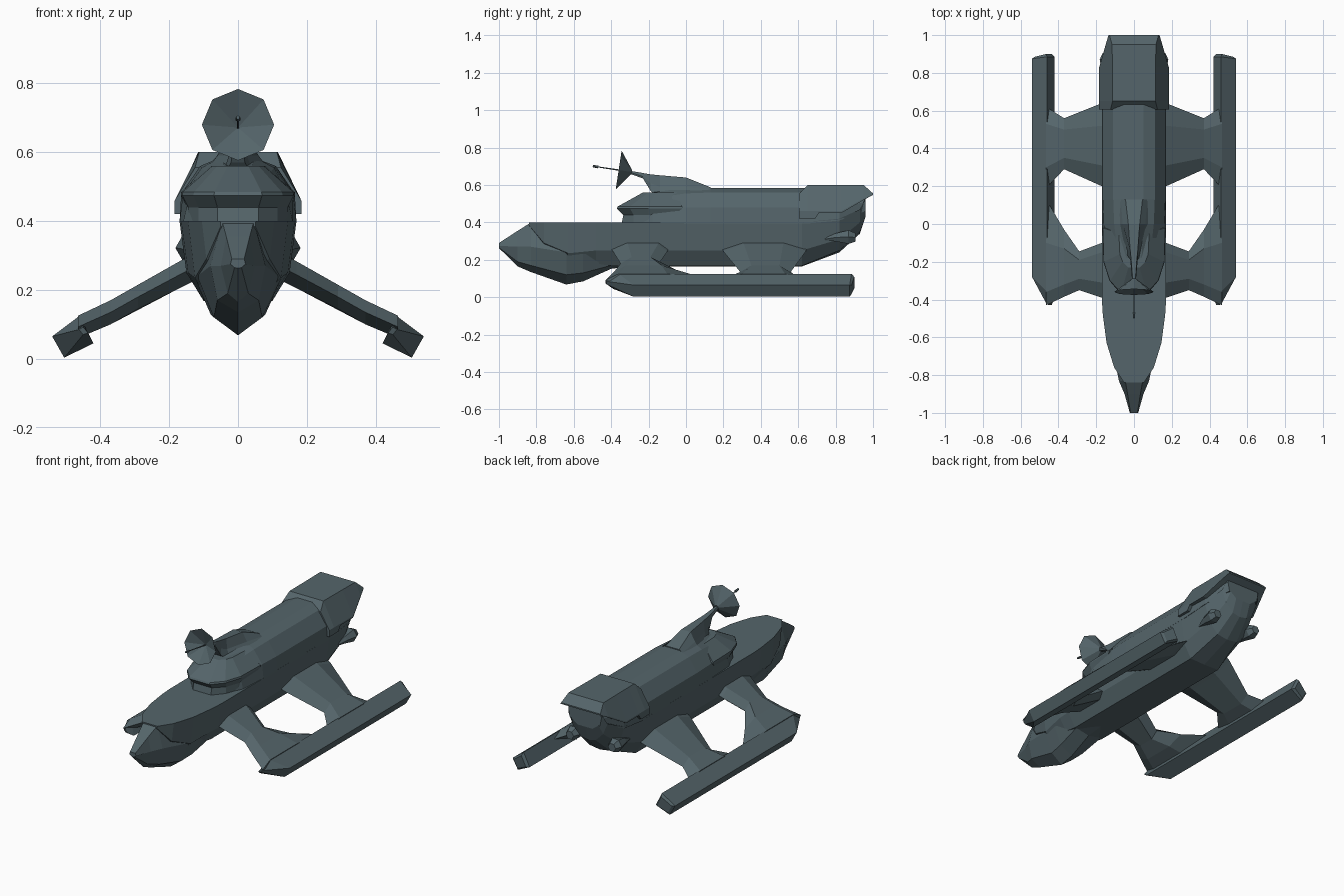
import bpy, bmesh, math
from mathutils import Vector, Matrix

cube = bpy.data.objects.get("Cube")
if cube:
    bpy.data.objects.remove(cube)

slate = bpy.data.materials.new("slate_grey")
slate.use_nodes = True
COLOUR = (0.09, 0.13, 0.145, 1)
slate.diffuse_color = COLOUR
slate.node_tree.nodes["Principled BSDF"].inputs["Base Color"].default_value = COLOUR


def finish(name, bm, mirror=False):
    bmesh.ops.recalc_face_normals(bm, faces=bm.faces)
    mesh = bpy.data.meshes.new(name)
    bm.to_mesh(mesh)
    bm.free()
    mesh.materials.append(slate)
    ob = bpy.data.objects.new(name, mesh)
    bpy.context.collection.objects.link(ob)
    if mirror:
        ob.modifiers.new("both_sides", 'MIRROR')
    return ob


def loft(name, rings, mirror=False):
    """Skin a list of equal rings of points and cap both ends."""
    bm = bmesh.new()
    rows = [[bm.verts.new(p) for p in ring] for ring in rings]
    n = len(rows[0])
    for a, b in zip(rows, rows[1:]):
        for i in range(n):
            j = (i + 1) % n
            bm.faces.new((a[i], a[j], b[j], b[i]))
    bm.faces.new(rows[0])
    bm.faces.new(rows[-1])
    return finish(name, bm, mirror)


def both(y, half):
    """Full ring across the hull from its half outline (x, z)."""
    left = [(x, y, z) for x, z in half]
    return left + [(-x, y, z) for x, z in reversed(half) if x > 0]


def plan(z, half):
    """Full level ring from its half outline (x, y)."""
    return [(x, y, z) for x, y in half] + [(-x, y, z) for x, y in reversed(half)]


# Lower hull, with the deck along its top
mid = [(0, .165), (.1, .168), (.15, .25), (.17, .4)]
loft("hull", [
    both(-.84, [(0, .38), (.03, .38), (.05, .385), (.052, .4)]),
    both(-.76, [(0, .27), (.05, .27), (.092, .29), (.105, .4)]),
    both(-.63, [(0, .2), (.09, .2), (.125, .235), (.145, .4)]),
    both(-.48, [(0, .18), (.1, .18), (.145, .25), (.165, .4)]),
    both(-.40, mid), both(.62, mid),
    both(.82, [(0, .24), (.07, .25), (.13, .31), (.165, .42)]),
    both(.93, [(0, .34), (.05, .35), (.1, .4), (.13, .47)]),
    both(.96, [(0, .43), (.05, .43), (.09, .46), (.11, .53)])])

# Jutting bow with its deep keel
loft("bow_keel", [
    both(-1, [(0, .263), (.01, .265), (.022, .275), (.018, .29)]),
    both(-.9, [(0, .165), (.03, .19), (.05, .27), (.034, .355)]),
    both(-.83, [(0, .135), (.06, .17), (.08, .27), (.046, .399)]),
    both(-.64, [(0, .068), (.07, .12), (.118, .24), (.06, .397)]),
    both(-.55, [(0, .085), (.08, .13), (.128, .24), (.07, .397)]),
    both(-.4, [(0, .152), (.09, .17), (.13, .24), (.08, .39)]),
    both(-.25, [(0, .17), (.06, .18), (.1, .24), (.08, .39)])])

# Rounded upper fuselage
roof = [(.17, .395), (.165, .48), (.11, .56), (.05, .583)]
loft("fuselage", [
    both(-.28, [(.11, .395), (.1, .48), (.06, .5), (.03, .51)]),
    both(-.18, [(.16, .395), (.14, .48), (.085, .53), (.04, .56)]),
    both(0, [(.17, .395), (.16, .48), (.105, .555), (.05, .585)]),
    both(.13, roof), both(.66, roof),
    both(.82, [(.165, .41), (.155, .48), (.11, .56), (.05, .58)]),
    both(.96, [(.1, .46), (.11, .51), (.1, .55), (.05, .56)])])

# Bridge with an overhanging brim and sloping roof
loft("bridge", [
    plan(.39, [(.06, -.345), (.115, -.28), (.145, -.2), (.15, -.04)]),
    plan(.44, [(.06, -.335), (.115, -.28), (.145, -.2), (.15, -.06)]),
    plan(.475, [(.07, -.37), (.13, -.3), (.162, -.2), (.166, -.02)]),
    plan(.485, [(.068, -.365), (.127, -.3), (.16, -.2), (.165, -.02)]),
    plan(.56, [(.03, -.23), (.06, -.2), (.075, -.16), (.08, -.05)])])

# Dorsal spine that hooks forward to carry the dish
loft("dish_spine", [
    both(-.3, [(.008, .66), (.01, .668), (.006, .676)]),
    both(-.23, [(.012, .635), (.016, .645), (.012, .664)]),
    both(-.19, [(.02, .57), (.02, .61), (.015, .657)]),
    both(-.14, [(.05, .52), (.026, .59), (.02, .652)]),
    both(0, [(.105, .53), (.06, .59), (.03, .64)]),
    both(.13, [(.1, .55), (.07, .575), (.045, .588)])])

# Stern hood
loft("stern_hood", [
    both(.605, [(.184, .42), (.184, .46), (.125, .555)]),
    both(.65, [(.184, .42), (.184, .46), (.113, .6)]),
    both(.69, [(.184, .42), (.184, .46), (.113, .6)]),
    both(.71, [(.184, .45), (.184, .46), (.113, .6)]),
    both(.83, [(.184, .45), (.184, .46), (.114, .6)]),
    both(.95, [(.15, .52), (.148, .528), (.116, .6)]),
    both(1, [(.135, .547), (.135, .55), (.13, .555)])])

# Outrigger floats
outline = [(.54, .065), (.505, .003), (.42, .045), (.46, .125)]


def float_ring(ys, scale=1):
    return [(.48 + (x - .48) * scale, y, .06 + (z - .06) * scale)
            for (x, z), y in zip(outline, ys)]


loft("outrigger_floats", [
    [(.462, -.425, .085), (.45, -.425, .07), (.436, -.43, .075), (.45, -.43, .092)],
    float_ring((-.28, -.28, -.39, -.36)),
    float_ring((.875, .875, .885, .885)),
    float_ring((.885, .885, .9, .9), .75)], mirror=True)


# Struts with flattened six-sided sections
def strut(name, stations):
    rings = []
    for x, (a, b, c, d), top, low in stations:
        m = (top + low) / 2
        rings.append([(x, a, m), (x, b, top), (x, c, top),
                      (x, d, m), (x, c, low), (x, b, low)])
    loft(name, rings, mirror=True)


strut("front_struts", [
    (.12, (-.41, -.32, -.14, -.09), .31, .23),
    (.17, (-.39, -.31, -.15, -.1), .283, .205),
    (.29, (-.35, -.29, -.19, -.145), .215, .145),
    (.37, (-.385, -.32, -.13, -.03), .17, .1),
    (.465, (-.43, -.36, -.1, .13), .125, .06)])
strut("rear_struts", [
    (.12, (.19, .3, .52, .65), .31, .23),
    (.17, (.2, .31, .52, .64), .283, .205),
    (.37, (.29, .35, .5, .56), .17, .1),
    (.465, (.19, .3, .53, .62), .125, .06)])


# Stern thruster pods
def hexagon(y, z, r):
    return [(.14 + r * math.cos(math.tau * k / 6), y,
             z + r * math.sin(math.tau * k / 6)) for k in range(6)]


loft("thruster_pods", [hexagon(.74, .31, .006), hexagon(.8, .32, .025),
                       hexagon(.87, .322, .042), hexagon(.905, .32, .026)],
     mirror=True)


# Dish and its feed aerial, sharing one tilted axis
def place(origin, back):
    turn = back.to_track_quat('Z', 'Y').to_matrix().to_4x4()
    return Matrix.Translation(origin) @ turn


back = Vector((0, .99, -.15)).normalized()
rim = Vector((0, -.36, .68))
bm = bmesh.new()
bmesh.ops.create_cone(bm, cap_ends=True, cap_tris=True, segments=8,
                      radius1=.105, radius2=.012, depth=.07)
for v in bm.verts:
    if v.co.xy.length < .001 and v.co.z < 0:
        v.co.z += .055
bmesh.ops.transform(bm, matrix=place(rim + back * .035, back), verts=bm.verts)
finish("dish", bm)

bm = bmesh.new()
for along, length, wide in ((-.035, .19, .004), (-.125, .03, .008)):
    bmesh.ops.create_cone(bm, cap_ends=True, segments=6, radius1=wide * .7,
                          radius2=wide, depth=length,
                          matrix=place(rim + back * along, back))
finish("dish_aerial", bm)
